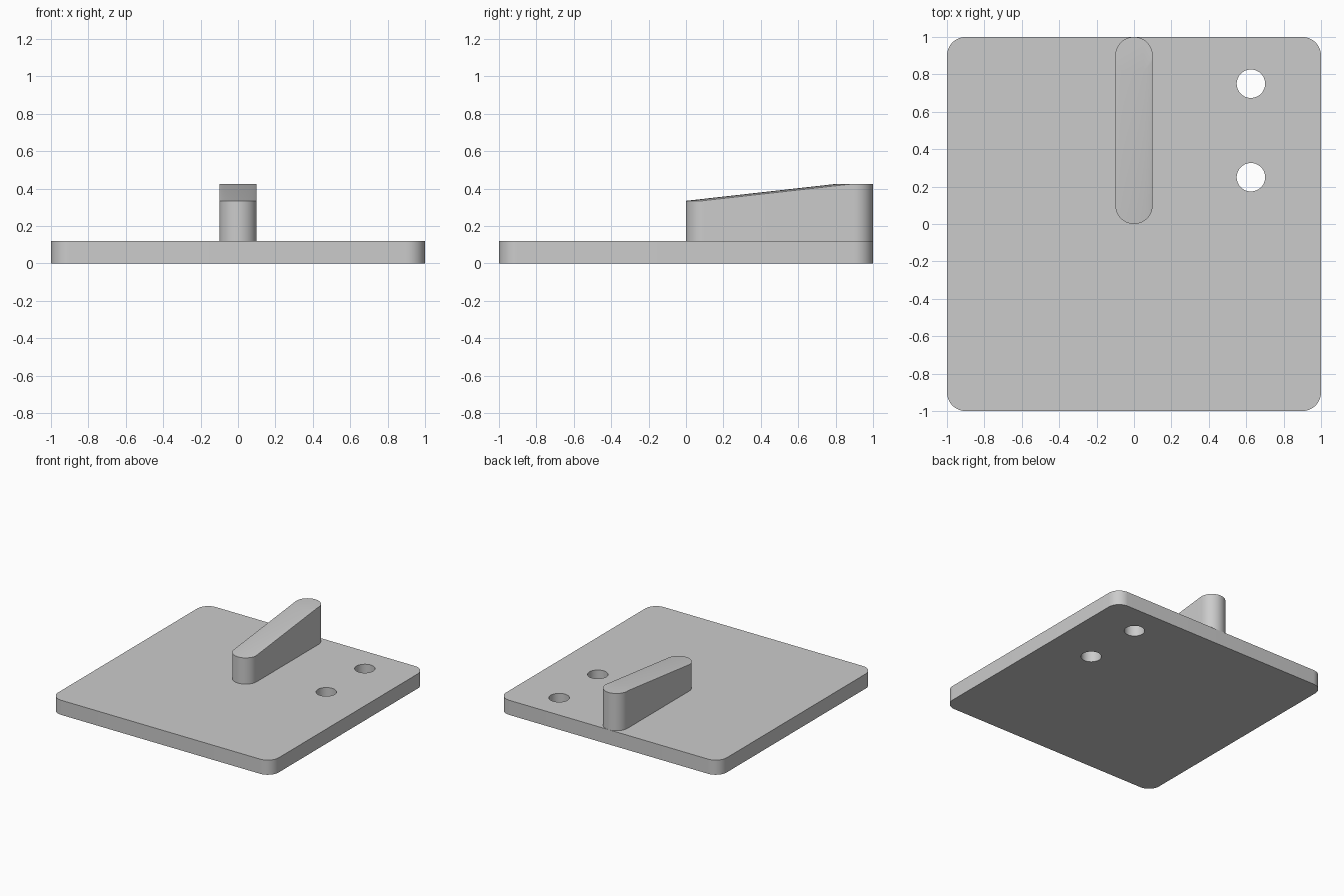
import bpy
import bmesh
from math import cos, sin, radians, tau
from mathutils import Vector

if "Cube" in bpy.data.objects:
    bpy.data.objects.remove(bpy.data.objects["Cube"], do_unlink=True)

# Single plain grey
grey = bpy.data.materials.new("light grey")
grey.use_nodes = True
grey.diffuse_color = (0.6, 0.6, 0.6, 1)
grey.node_tree.nodes["Principled BSDF"].inputs["Base Color"].default_value = (0.6, 0.6, 0.6, 1)

PLATE_TOP = 0.12
CORNER = 0.1


def disc(x, y, z, radius, steps=48):
    """Points of a horizontal circle."""
    return [Vector((x + radius * cos(tau * i / steps), y + radius * sin(tau * i / steps), z))
            for i in range(steps)]


def hull(name, points):
    """Solid wrapped tightly around the given points."""
    bm = bmesh.new()
    verts = [bm.verts.new(p) for p in points]
    bmesh.ops.convex_hull(bm, input=verts)
    loose = [v for v in bm.verts if not v.link_faces]
    bmesh.ops.delete(bm, geom=loose, context="VERTS")
    bmesh.ops.dissolve_limit(bm, angle_limit=radians(0.1), verts=bm.verts, edges=bm.edges)
    bmesh.ops.recalc_face_normals(bm, faces=bm.faces)
    mesh = bpy.data.meshes.new(name)
    bm.to_mesh(mesh)
    bm.free()
    mesh.materials.append(grey)
    obj = bpy.data.objects.new(name, mesh)
    bpy.context.collection.objects.link(obj)
    return obj


def activate(obj):
    bpy.ops.object.select_all(action="DESELECT")
    obj.select_set(True)
    bpy.context.view_layer.objects.active = obj


# Base plate with rounded corners
inset = 1 - CORNER
plate = hull("base_plate", [p for x in (-inset, inset) for y in (-inset, inset)
                            for z in (0, PLATE_TOP) for p in disc(x, y, z, CORNER)])

# Two round holes through the plate
for y in (0.25, 0.75):
    cutter = hull("hole_cutter", [p for z in (-0.1, 0.3) for p in disc(0.625, y, z, 0.076)])
    cutter.hide_render = True
    activate(plate)
    cut = plate.modifiers.new("hole", "BOOLEAN")
    cut.operation = "DIFFERENCE"
    cut.solver = "EXACT"
    cut.object = cutter
    bpy.ops.object.modifier_apply(modifier=cut.name)
    bpy.data.objects.remove(cutter, do_unlink=True)

# Fin wrapped around a short front post and a taller back post
fin = hull("sloped_fin", [p for y, top in ((0.1, 0.335), (0.9, 0.425))
                          for z in (PLATE_TOP, top) for p in disc(0, y, z, 0.1)])

for obj in (plate, fin):
    activate(obj)
    bpy.ops.object.shade_smooth_by_angle(angle=radians(30))
